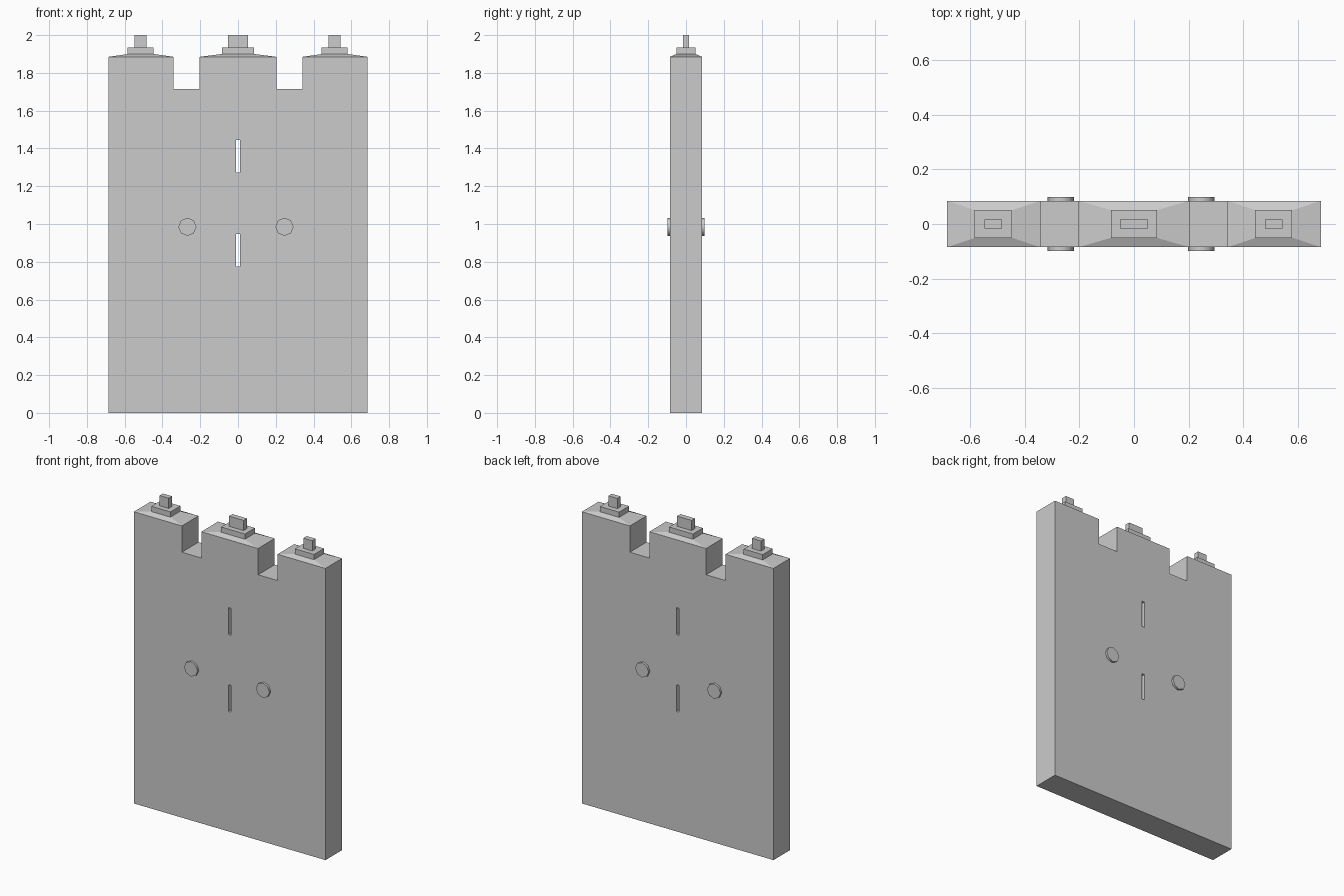
import bpy, bmesh, math
from mathutils import Matrix

if "Cube" in bpy.data.objects:
    bpy.data.objects.remove(bpy.data.objects["Cube"])

D = 0.085            # half thickness of the wall
TOP, NOTCH = 1.885, 1.715


def finish(bm, name):
    bmesh.ops.recalc_face_normals(bm, faces=bm.faces)
    me = bpy.data.meshes.new(name)
    bm.to_mesh(me)
    bm.free()
    ob = bpy.data.objects.new(name, me)
    bpy.context.collection.objects.link(ob)
    return ob


def add_box(bm, x, z0, z1, hx, hy, top_scale=None):
    """Box between two heights; top_scale=(hx, hy) tapers the top."""
    tx, ty = top_scale or (hx, hy)
    rings = []
    for z, a, b in ((z0, hx, hy), (z1, tx, ty)):
        rings.append([bm.verts.new((x + sx * a, sy * b, z))
                      for sx, sy in ((-1, -1), (1, -1), (1, 1), (-1, 1))])
    lo, hi = rings
    bm.faces.new(lo[::-1])
    bm.faces.new(hi)
    for i in range(4):
        j = (i + 1) % 4
        bm.faces.new((lo[i], lo[j], hi[j], hi[i]))


# wall slab with two notches between three merlons
half = [(0.685, 0), (0.685, TOP), (0.342, TOP), (0.342, NOTCH),
        (0.203, NOTCH), (0.203, TOP)]
outline = half + [(-x, z) for x, z in reversed(half)]
bm = bmesh.new()
face = bm.faces.new([bm.verts.new((x, -D, z)) for x, z in outline])
ext = bmesh.ops.extrude_face_region(bm, geom=[face])
bmesh.ops.translate(bm, vec=(0, 2 * D, 0),
                    verts=[v for v in ext["geom"] if isinstance(v, bmesh.types.BMVert)])
wall = finish(bm, "wall")

# two narrow slits cut right through the wall
bm = bmesh.new()
for z0, z1 in ((0.775, 0.948), (1.272, 1.446)):
    add_box(bm, 0, z0, z1, 0.01, 0.2)
cutter = finish(bm, "slit_cutter")
cutter.hide_render = True
cutter.hide_set(True)
mod = wall.modifiers.new("slits", 'BOOLEAN')
mod.object = cutter
mod.solver = 'EXACT'

# merlon caps: shallow sloped roof, stepped block and small tip
caps = [("left", -0.5135, 0.1715, -0.516, 0.068, 0.032),
        ("middle", 0, 0.203, 0, 0.085, 0.052),
        ("right", 0.5135, 0.1715, 0.511, 0.068, 0.032)]
for side, cx, roof_hx, bx, block_hx, tip_hx in caps:
    bm = bmesh.new()
    add_box(bm, cx, TOP, 1.9, roof_hx, D, (block_hx, 0.051))
    finish(bm, side + "_merlon_roof")
    bm = bmesh.new()
    add_box(bm, bx, 1.89, 1.934, block_hx, 0.051)
    add_box(bm, bx, 1.93, 2.0, tip_hx, 0.017)
    finish(bm, side + "_merlon_finial")

# eight-sided pegs running through the wall
for side, x in (("left", -0.268), ("right", 0.246)):
    bm = bmesh.new()
    bmesh.ops.create_cone(bm, cap_ends=True, segments=8, radius1=0.048, radius2=0.048,
                          depth=0.198,
                          matrix=Matrix.Translation((x, 0, 0.985))
                          @ Matrix.Rotation(math.pi / 2, 4, 'X'))
    peg = finish(bm, side + "_peg")
    for p in peg.data.polygons:
        p.use_smooth = True
    bpy.ops.object.select_all(action='DESELECT')
    peg.select_set(True)
    bpy.context.view_layer.objects.active = peg
    bpy.ops.object.shade_smooth_by_angle(angle=math.radians(50))
